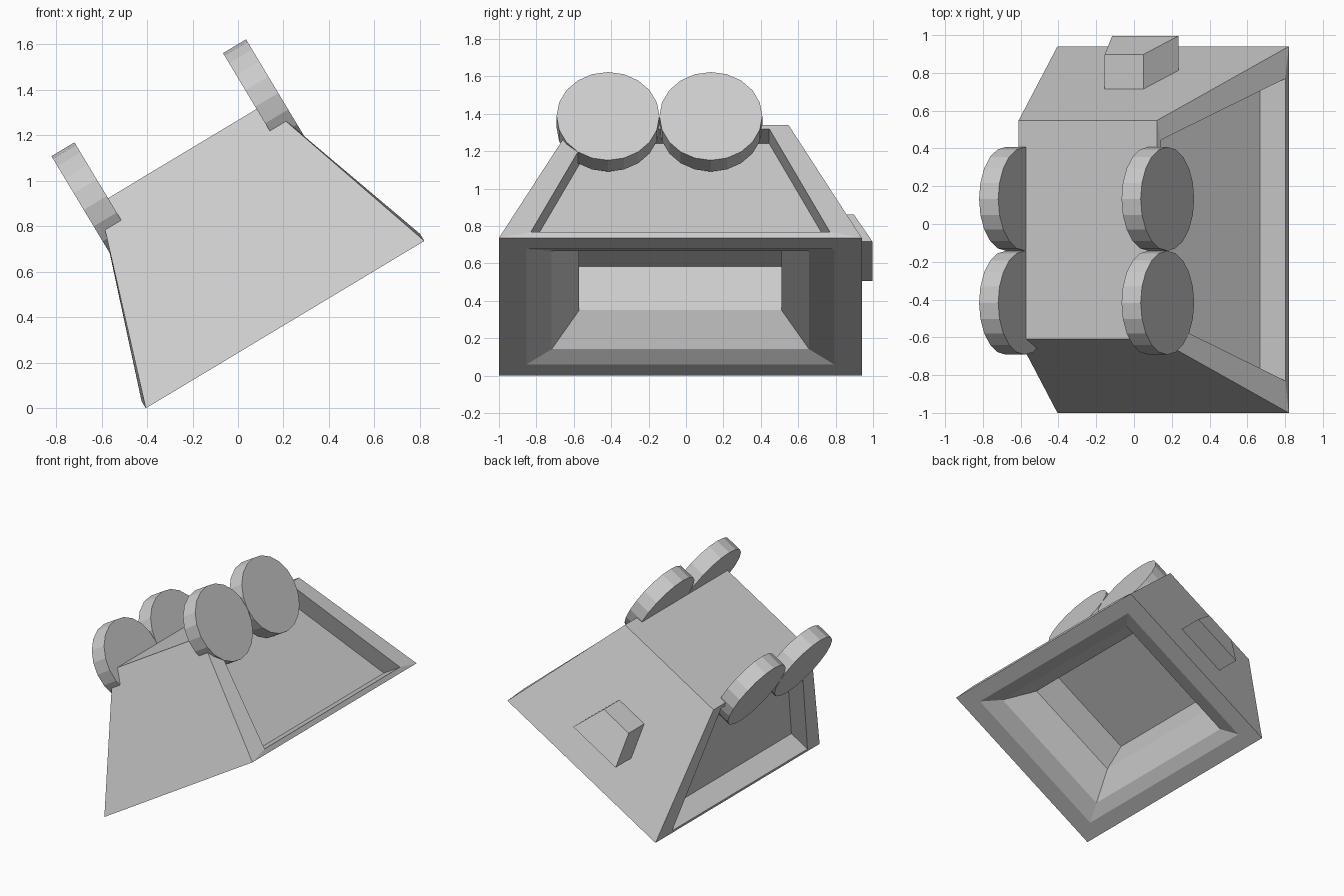
import bpy, bmesh
from math import radians
from mathutils import Matrix

if "Cube" in bpy.data.objects:
    bpy.data.objects.remove(bpy.data.objects["Cube"])

# Local frame: X along the base, Y depth, Z out of the base; whole model is tipped
TILT = Matrix.Translation((0.207, -0.03, 0.368)) @ Matrix.Rotation(radians(-31), 4, 'Y')


def finish(name, bm):
    bmesh.ops.recalc_face_normals(bm, faces=bm.faces)
    bm.transform(TILT)
    mesh = bpy.data.meshes.new(name)
    bm.to_mesh(mesh)
    bm.free()
    bpy.context.collection.objects.link(bpy.data.objects.new(name, mesh))


def rect(bm, hx, hy, z):
    return [bm.verts.new((sx * hx, sy * hy, z))
            for sx, sy in ((-1, -1), (1, -1), (1, 1), (-1, 1))]


def bridge(bm, a, b):
    n = len(a)
    for i in range(n):
        bm.faces.new((a[i], a[(i + 1) % n], b[(i + 1) % n], b[i]))


# Tapered hollow body
bm = bmesh.new()
base = rect(bm, 0.7145, 0.97, 0)
top = rect(bm, 0.427, 0.578, 0.8775)
bm.faces.new(top)
bm.faces.new((base[0], base[1], top[1], top[0]))
bm.faces.new((base[2], base[3], top[3], top[2]))

# Framed, recessed end panels
for s, (i, j) in ((-1, (3, 0)), (1, (1, 2))):
    outer = [base[i], base[j], top[j], top[i]]
    d = 1 if outer[0].co.y > 0 else -1
    prof = ((0.7145, 0.80 * d, 0.036), (0.7145, -0.80 * d, 0.036),
            (0.435, -0.475 * d, 0.8486), (0.435, 0.475 * d, 0.8486))
    lip = [bm.verts.new((s * x, y, z)) for x, y, z in prof]
    panel = [bm.verts.new((s * (x - 0.155), y, z)) for x, y, z in prof]
    bridge(bm, outer, lip)
    bridge(bm, lip, panel)
    bm.faces.new(panel)

# Stepped cavity in the underside
prev = base
for hx, hy, z in ((0.60, 0.823, 0), (0.51, 0.688, 0.042),
                  (0.385, 0.541, 0.21), (0.375, 0.541, 0.475)):
    ring = rect(bm, hx, hy, z)
    bridge(bm, prev, ring)
    prev = ring
bm.faces.new(prev)
finish("body", bm)

# Block on the back wall
bm = bmesh.new()
wall = [bm.verts.new(p) for p in ((-0.205, 0.843, 0.285), (0.205, 0.843, 0.285),
                                  (0.12, 0.745, 0.503), (-0.12, 0.745, 0.503))]
face = [bm.verts.new((v.co.x, v.co.y + 0.183, v.co.z)) for v in wall]
bridge(bm, wall, face)
bm.faces.new(wall)
bm.faces.new(face)
finish("back_block", bm)

# Four wheels along the top edges
for side, sx in (("left", -1), ("right", 1)):
    for end, y in (("front", -0.387), ("back", 0.163)):
        bm = bmesh.new()
        bmesh.ops.create_cone(
            bm, cap_ends=True, segments=20, radius1=0.275, radius2=0.275, depth=0.118,
            matrix=Matrix.Translation((sx * 0.44, y, 0.889)) @ Matrix.Rotation(radians(90), 4, 'Y'))
        finish(f"wheel_{side}_{end}", bm)
